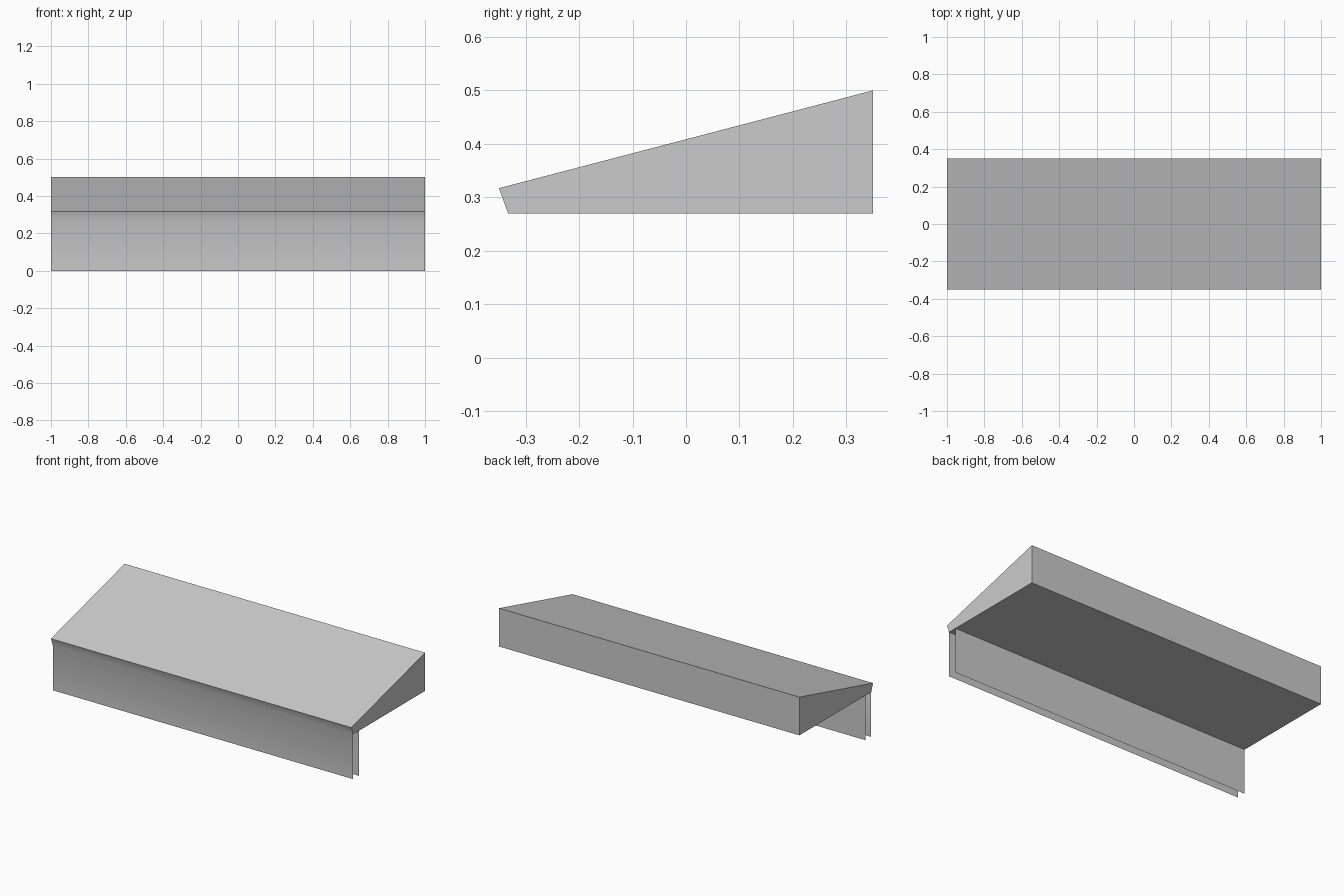
import bpy

cube = bpy.data.objects.get("Cube")
if cube:
    bpy.data.objects.remove(cube, do_unlink=True)

gray = bpy.data.materials.new("neutral_gray")
gray.use_nodes = True
gray.diffuse_color = (0.6, 0.6, 0.6, 1)
gray.node_tree.nodes["Principled BSDF"].inputs["Base Color"].default_value = gray.diffuse_color

HALF = 1.0
# Side profile points as (y, z)
TIP, HEEL = (-0.35, 0.317), (-0.333, 0.27)
BACK_LOW, BACK_HIGH = (0.35, 0.27), (0.35, 0.5)
INNER_Y = -0.28


def sweep(name, path, ends=False, smooth=False):
    """Extend a side profile across the full width, optionally closing the ends."""
    n = len(path)
    verts = [(x, y, z) for x in (-HALF, HALF) for y, z in path]
    faces = [(i, i + 1, n + i + 1, n + i) for i in range(n - 1)]
    if ends:
        faces += [tuple(reversed(range(n))), tuple(range(n, 2 * n))]
    mesh = bpy.data.meshes.new(name)
    mesh.from_pydata(verts, [], faces)
    mesh.flip_normals()
    mesh.materials.append(gray)
    for p in mesh.polygons:
        p.use_smooth = smooth
    mesh.update()
    obj = bpy.data.objects.new(name, mesh)
    bpy.context.collection.objects.link(obj)
    return obj


# Sloping wedge: underside, back, top and both ends
sweep("sloped_hood", [HEEL, BACK_LOW, BACK_HIGH, TIP], ends=True)
# Front lip running smoothly into the outer hanging panel
sweep("front_lip_and_panel", [TIP, HEEL, (HEEL[0], 0)], smooth=True)
# Second hanging panel just behind, facing the back
sweep("inner_panel", [(INNER_Y, 0), (INNER_Y, HEEL[1])])
